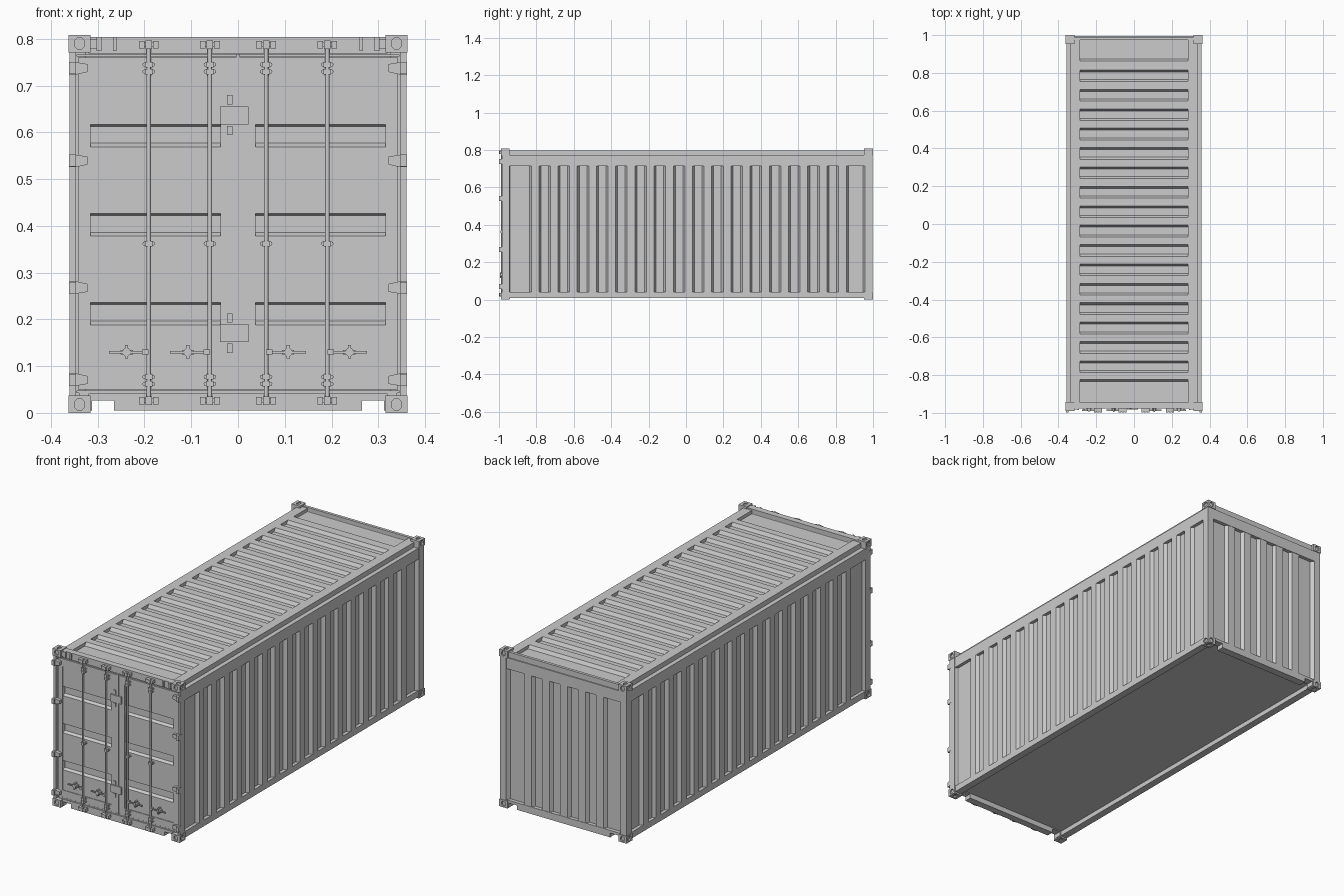
import bpy, bmesh, math
from mathutils import Matrix, Vector

if "Cube" in bpy.data.objects:
    bpy.data.objects.remove(bpy.data.objects["Cube"])

FRONT, BACK, TOP = -0.99, 1.0, 0.808


def finish(name, bm, mirror=False, smooth=False):
    bmesh.ops.recalc_face_normals(bm, faces=bm.faces)
    me = bpy.data.meshes.new(name)
    bm.to_mesh(me)
    bm.free()
    ob = bpy.data.objects.new(name, me)
    bpy.context.collection.objects.link(ob)
    if mirror:
        ob.modifiers.new("mirror", 'MIRROR')
    if smooth:
        bpy.ops.object.select_all(action='DESELECT')
        ob.select_set(True)
        bpy.context.view_layer.objects.active = ob
        bpy.ops.object.shade_smooth_by_angle(angle=math.radians(40))
    return ob


def add_prism(bm, pts, axis, a, b):
    """Extrude a 2D outline along an axis: x takes (y,z), y takes (x,z), z takes (x,y)."""
    def place(p, w):
        return {'x': (w, p[0], p[1]), 'y': (p[0], w, p[1]), 'z': (p[0], p[1], w)}[axis]
    lo = [bm.verts.new(place(p, a)) for p in pts]
    hi = [bm.verts.new(place(p, b)) for p in pts]
    bm.faces.new(lo)
    bm.faces.new(hi[::-1])
    for i in range(len(pts)):
        j = (i + 1) % len(pts)
        bm.faces.new((lo[i], lo[j], hi[j], hi[i]))


def add_box(bm, x0, x1, y0, y1, z0, z1):
    add_prism(bm, [(x0, y0), (x1, y0), (x1, y1), (x0, y1)], 'z', z0, z1)


def add_cyl(bm, axis, c, r, a, b, n=12):
    add_prism(bm, [(c[0] + r * math.cos(2 * math.pi * i / n),
                    c[1] + r * math.sin(2 * math.pi * i / n)) for i in range(n)], axis, a, b)


def prism(name, pts, axis, a, b, mirror=False):
    bm = bmesh.new()
    add_prism(bm, pts, axis, a, b)
    return finish(name, bm, mirror)


def boxes(name, items, mirror=False):
    bm = bmesh.new()
    for it in items:
        add_box(bm, *it)
    return finish(name, bm, mirror)


def corrugated(u0, u1, recesses, hi, lo, back, s1=0.011, s2=0.011):
    pts = []
    for a, b in recesses:
        pts += [(a, hi), (a + s1, lo), (b - s2, lo), (b, hi)]
    if recesses[0][0] > u0:
        pts.insert(0, (u0, hi))
    if recesses[-1][1] < u1:
        pts.append((u1, hi))
    return pts + [(u1, back), (u0, back)]


def swap(pts):
    return [(b, a) for a, b in pts]


# corrugated side walls
strips = [(-0.787 + 0.1027 * i, -0.725 + 0.1027 * i) for i in range(16)]
side = corrugated(-0.952, 0.956, [(-0.952, -0.826)] + strips + [(0.858, 0.956)], 0.358, 0.341, 0.32)
prism("side_wall", swap(side), 'z', 0.04, 0.715, True)
boxes("side_rails", [(0.32, 0.358, -0.952, 0.956, 0.008, 0.04),
                     (0.31, 0.358, -0.952, 0.956, 0.715, 0.772)], True)

# corrugated roof
roof = corrugated(-0.955, 0.985, [(-0.955, -0.824)] + strips + [(0.862, 0.985)], 0.797, 0.78, 0.76)
prism("roof", roof, 'x', -0.287, 0.287)
boxes("roof_edges", [(0.287, 0.335, -0.955, 0.985, 0.765, 0.797)], True)

# back wall
back_strips = [(0.1027 * k - 0.03, 0.1027 * k + 0.03) for k in (-1.5, -0.5, 0.5, 1.5)]
back = corrugated(-0.325, 0.325, [(-0.325, -0.227)] + back_strips + [(0.227, 0.325)], 0.993, 0.976, 0.955)
prism("back_wall", back, 'z', 0.04, 0.715)
boxes("back_header", [(-0.325, 0.325, 0.955, 0.995, 0.715, 0.772),
                      (-0.32, 0.32, 0.975, 0.99, 0.772, 0.801)])
boxes("back_post", [(0.325, 0.359, 0.956, 0.996, 0.03, 0.78)], True)

# floor
boxes("floor", [(-0.34, 0.34, -0.97, 0.975, 0.032, 0.045)])

# end sills with fork notches
half = [(0.32, 0.005), (0.312, 0.005), (0.312, 0.027), (0.265, 0.027), (0.265, 0.005)]
sill = [(0.32, 0.041)] + half + [(-x, z) for x, z in half[::-1]] + [(-0.32, 0.041)]
prism("front_sill", sill, 'y', -0.977, -0.94)
prism("back_sill", sill, 'y', 0.955, 0.995)

# front frame
boxes("front_header", [(-0.32, 0.32, -0.977, -0.945, 0.769, 0.804)])
boxes("front_post", [(0.347, 0.36, -0.984, -0.945, 0.03, 0.78),
                     (0.325, 0.358, -0.965, -0.945, 0.03, 0.78)], True)
boxes("header_bracket", [(0.26, 0.267, -0.986, -0.975, 0.774, 0.804),
                         (0.292, 0.303, -0.986, -0.975, 0.774, 0.804),
                         (0.303, 0.316, -0.982, -0.975, 0.778, 0.8)], True)

# corner castings with oval holes
bm = bmesh.new()
mid = Vector((0, (FRONT + BACK) / 2, TOP / 2))
hx, hy, hz = 0.362, (BACK - FRONT) / 2, TOP / 2
add_box(bm, hx - 0.047, hx, hy - 0.047, hy, hz - 0.037, hz)
casting = finish("corner_casting", bm)
casting.location = mid


def octagon(cx, cy, w, h, c=0.006):
    return [(cx + sx, cy + sy) for sx, sy in (
        (w, h - c), (w - c, h), (c - w, h), (-w, h - c), (-w, c - h), (c - w, -h), (w - c, -h), (w, c - h))]


bm = bmesh.new()
px, py, pz = hx - 0.023, hy - 0.023, hz - 0.018
add_prism(bm, octagon(py, pz, 0.012, 0.012), 'x', hx - 0.008, hx + 0.01)
add_prism(bm, octagon(px, pz, 0.011, 0.012), 'y', hy - 0.008, hy + 0.01)
add_prism(bm, octagon(px, py, 0.009, 0.013), 'z', hz - 0.006, hz + 0.01)
cutter = finish("casting_cutter", bm)
cutter.location = mid
cutter.hide_render = True
bpy.context.view_layer.objects.active = casting
cut = casting.modifiers.new("holes", 'BOOLEAN')
cut.object, cut.operation, cut.solver = cutter, 'DIFFERENCE', 'EXACT'
bpy.ops.object.modifier_apply(modifier="holes")
bpy.data.objects.remove(cutter)
mir = casting.modifiers.new("corners", 'MIRROR')
mir.use_axis = (True, True, True)

# doors: backing, frame and pressed panels
boxes("door_backing", [(-0.346, 0.346, -0.955, -0.945, 0.04, 0.77)])
boxes("door_frame", [(0.315, 0.342, -0.974, -0.95, 0.05, 0.76),
                     (0.003, 0.037, -0.974, -0.95, 0.05, 0.76),
                     (0.037, 0.315, -0.974, -0.95, 0.05, 0.085),
                     (0.037, 0.315, -0.974, -0.95, 0.72, 0.76)], True)
pockets = [(z - 0.048, z) for z in (0.236, 0.426, 0.617)]
panel = corrugated(0.085, 0.72, pockets, -0.971, -0.957, -0.95, 0.008, 0.004)
prism("door_panel", swap(panel), 'x', 0.037, 0.315, True)
boxes("door_seals", [(-0.004, 0.004, -0.977, -0.95, 0.05, 0.768),
                     (-0.345, 0.345, -0.971, -0.95, 0.762, 0.767),
                     (-0.345, 0.345, -0.971, -0.95, 0.043, 0.048)])
boxes("centre_plate", [(-0.038, 0.022, -0.981, -0.972, z, z + 0.038) for z in (0.152, 0.617)] +
      [(-0.024, -0.012, -0.979, -0.972, z - 0.01, z + 0.01) for z in (0.138, 0.203, 0.604, 0.67)])

# hinges
bm = bmesh.new()
for z, s in ((0.738, -1), (0.54, -1), (0.267, 1), (0.07, 1)):
    blade = [(0.361, z + 0.014 * s), (0.345, z + 0.014 * s), (0.322, z + 0.009 * s),
             (0.322, z - 0.008 * s), (0.345, z - 0.012 * s), (0.361, z - 0.012 * s)]
    add_prism(bm, blade, 'y', -0.99, -0.972)
    add_box(bm, 0.347, 0.361, -0.999, -0.985, z - 0.013, z + 0.013)
finish("hinges", bm, True)

# locking rods, cams, guides and handles
ROD_Y = -0.985
rods, cams, guides, handles = (bmesh.new() for _ in range(4))
for x in (0.06, 0.191):
    add_cyl(rods, 'z', (x, ROD_Y), 0.0048, 0.018, 0.797)
    for z in (0.787, 0.026):
        add_box(cams, x - 0.021, x - 0.009, -0.997, -0.974, z - 0.008, z + 0.008)
        add_box(cams, x + 0.009, x + 0.021, -0.997, -0.974, z - 0.008, z + 0.008)
        add_box(cams, x - 0.02, x + 0.02, -0.993, -0.974, z - 0.004, z + 0.005)
        add_box(cams, x - 0.007, x + 0.007, -0.999, -0.98, z - 0.009, z + 0.009)
    for z in (0.745, 0.73, 0.362, 0.077, 0.062):
        add_box(guides, x - 0.008, x + 0.008, -0.992, -0.97, z - 0.006, z + 0.006)
        for dx in (-0.009, 0.009):
            add_cyl(guides, 'y', (x + dx, z), 0.0045, -0.979, -0.97, 8)
    add_box(handles, x, x + 0.014, -0.993, -0.978, 0.125, 0.136)
    add_box(handles, x + 0.01, x + 0.085, -0.989, -0.982, 0.1275, 0.1325)
    add_box(handles, x + 0.034, x + 0.06, -0.982, -0.968, 0.125, 0.135)
    add_box(handles, x + 0.044, x + 0.051, -0.994, -0.968, 0.116, 0.145)
    add_cyl(handles, 'y', (x + 0.0475, 0.13), 0.009, -0.991, -0.968)
finish("locking_rods", rods, True, True)
finish("rod_cams", cams, True)
finish("rod_guides", guides, True)
finish("door_handles", handles, True)
